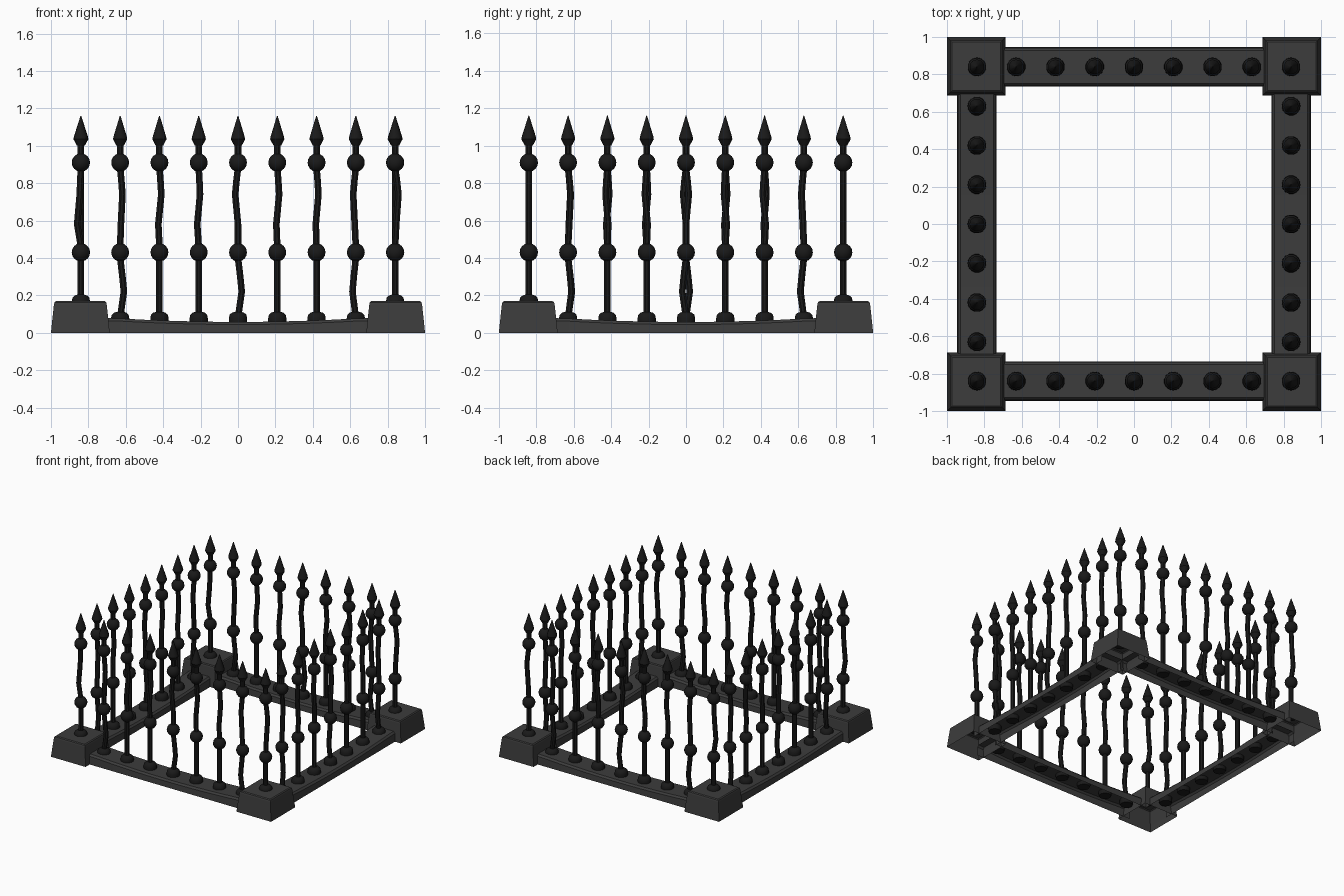
import bpy, bmesh, math
from mathutils import Matrix

if "Cube" in bpy.data.objects:
    bpy.data.objects.remove(bpy.data.objects["Cube"])


def material(name, v):
    m = bpy.data.materials.new(name)
    m.diffuse_color = (v, v, v, 1)
    m.use_nodes = True
    m.node_tree.nodes["Principled BSDF"].inputs["Base Color"].default_value = m.diffuse_color
    return m


iron = material("black_iron", 0.010)
stone = material("dark_stone", 0.045)


def finish(name, bm, mat, smooth=None):
    bmesh.ops.recalc_face_normals(bm, faces=bm.faces)
    me = bpy.data.meshes.new(name)
    bm.to_mesh(me)
    bm.free()
    me.materials.append(mat)
    ob = bpy.data.objects.new(name, me)
    bpy.context.collection.objects.link(ob)
    if smooth:
        bpy.ops.object.select_all(action='DESELECT')
        ob.select_set(True)
        bpy.context.view_layer.objects.active = ob
        bpy.ops.object.shade_smooth_by_angle(angle=math.radians(smooth))
    return ob


def bridge(bm, rings, closed=True):
    n = len(rings[0])
    for a, b in zip(rings, rings[1:]):
        for i in range(n if closed else n - 1):
            j = (i + 1) % n
            bm.faces.new((a[i], a[j], b[j], b[i]))


def lathe(bm, x, rings, n, mat):
    """Rings are (z, radius, sideways offset)."""
    loops = [[bm.verts.new(mat @ Matrix.Translation((
        x + off + r * math.cos(2 * math.pi * (i + .5) / n),
        r * math.sin(2 * math.pi * (i + .5) / n), z)).translation)
        for i in range(n)] for z, r, off in rings]
    bridge(bm, loops)
    bm.faces.new(loops[0])
    bm.faces.new(loops[-1])


def ball(bm, x, z, r, mat):
    steps = [math.pi * (k + .25) / 8.5 for k in range(9)]
    lathe(bm, x, [(z - r * math.cos(t), r * math.sin(t), 0) for t in steps], 14, mat)


STEP = 0.21
LINE = 0.84
# sideways bend of each bar at z = 0.20, 0.58, 0.74
BENDS = [(0, -.020, -.006), (.020, .004, .012), (0, -.006, .010),
         (0, -.008, .007), (.020, .000, -.015), (0, -.005, .010),
         (0, -.004, .010), (-.018, -.006, -.014), (0, .006, .018)]


def bar(bm, i, mat):
    x = (i - 4) * STEP
    lo, mid, up = BENDS[i]
    corner = i in (0, 8)
    b = 0.092 if corner else 0.0
    # wobbly stem
    zs = [(.08 + b, 0), (.13 + b / 2, lo * .35), (.22, lo), (.30, lo * .6), (.40, 0), (.46, 0),
          (.52, mid * .5), (.58, mid), (.66, (mid + up) / 2), (.74, up),
          (.82, up * .5), (.88, 0), (1.02, 0)]
    lathe(bm, x, [(z, .019, o) for z, o in zs], 8, mat)
    # rounded foot
    foot = [(.03, .046), (.04, .050), (.078, .050), (.096, .046), (.107, .034), (.112, .018)]
    lathe(bm, x, [(z + b, r, 0) for z, r in foot], 14, mat)
    # knobs
    ball(bm, x, .43, .049, mat)
    ball(bm, x, .91, .049, mat)
    # spear tip
    lathe(bm, x, [(1.0, .021, 0), (1.035, .040, 0), (1.05, .037, 0),
                  (1.16, .002, 0)], 10, mat)


def rail(name, mat):
    bm = bmesh.new()
    rings = []
    for k in range(13):
        x = -.75 + 1.5 * k / 12
        h = .058 + .022 * min(1, (x / .69) ** 2)
        prof = [(-.106, 0), (-.101, h - .014), (-.088, h), (.088, h), (.101, h - .014), (.106, 0)]
        rings.append([bm.verts.new(mat @ Matrix.Translation((x, y, z)).translation)
                      for y, z in prof])
    bridge(bm, rings, closed=False)
    finish(name, bm, stone, 30)


# four sides: front, back mirrored, left and right turned
SIDES = {
    "front": Matrix.Translation((0, -LINE, 0)),
    "back": Matrix.Translation((0, LINE, 0)) @ Matrix.Scale(-1, 4, (0, 1, 0)),
    "left": Matrix.Translation((-LINE, 0, 0)) @ Matrix.Rotation(math.pi / 2, 4, 'Z'),
    "right": Matrix.Translation((LINE, 0, 0)) @ Matrix.Rotation(-math.pi / 2, 4, 'Z'),
}
for side, mat in SIDES.items():
    rail(side + "_rail", mat)
    bm = bmesh.new()
    for i in (range(9) if side in ("front", "back") else range(1, 8)):
        bar(bm, i, mat)
    finish(side + "_bars", bm, iron, 35)

# hollow tapered corner blocks
for sx in (-1, 1):
    for sy in (-1, 1):
        bm = bmesh.new()
        rings = []
        for z, r in [(0, .157), (.05, .152), (.152, .141), (.163, .138), (.169, .130)]:
            rings.append([bm.verts.new((sx * .843 + a * r, sy * .843 + b * r, z))
                          for a, b in ((-1, -1), (1, -1), (1, 1), (-1, 1))])
        bridge(bm, rings)
        bm.faces.new(rings[-1])
        name = ("back" if sy > 0 else "front") + ("_right" if sx > 0 else "_left")
        finish(name + "_block", bm, stone)
